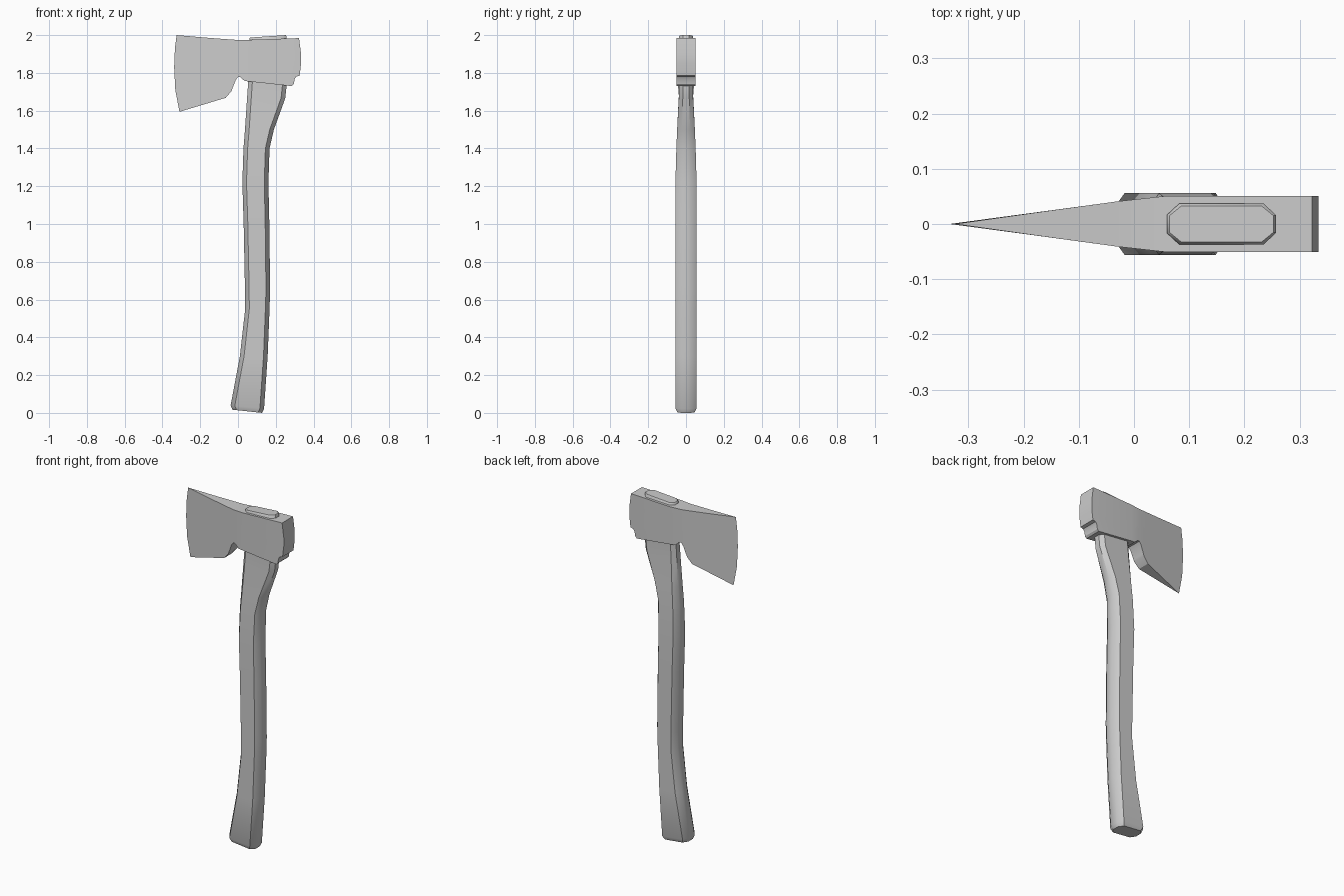
import bpy, bmesh

if "Cube" in bpy.data.objects:
    bpy.data.objects.remove(bpy.data.objects["Cube"])


def finish(name, bm, angle):
    bmesh.ops.recalc_face_normals(bm, faces=bm.faces)
    mesh = bpy.data.meshes.new(name)
    bm.to_mesh(mesh)
    bm.free()
    ob = bpy.data.objects.new(name, mesh)
    bpy.context.collection.objects.link(ob)
    bpy.ops.object.select_all(action='DESELECT')
    ob.select_set(True)
    bpy.context.view_layer.objects.active = ob
    bpy.ops.object.shade_smooth_by_angle(angle=angle)
    return ob


# Handle: chamfered eight-sided rings (left x, left z, right x, right z, half depth)
sections = [
    (-0.030, 0.017, 0.128, 0.000, 0.045),
    (-0.039, 0.040, 0.138, 0.022, 0.056),
    (0.010, 0.300, 0.157, 0.300, 0.056),
    (0.038, 0.550, 0.167, 0.550, 0.056),
    (0.037, 0.650, 0.170, 0.650, 0.056),
    (0.030, 1.000, 0.166, 1.000, 0.056),
    (0.023, 1.220, 0.161, 1.220, 0.056),
    (0.029, 1.400, 0.167, 1.400, 0.051),
    (0.037, 1.500, 0.190, 1.500, 0.047),
    (0.049, 1.680, 0.250, 1.665, 0.038),
    (0.054, 1.750, 0.257, 1.730, 0.037),
    (0.060, 1.981, 0.257, 1.994, 0.037),
    (0.064, 1.987, 0.253, 2.000, 0.033),
]
bm = bmesh.new()
rings = []
for xl, zl, xr, zr, h in sections:
    c = 0.022 / (xr - xl)
    d = h * 0.45
    outline = [(0, -d), (c, -h), (1 - c, -h), (1, -d),
               (1, d), (1 - c, h), (c, h), (0, d)]
    rings.append([bm.verts.new((xl + (xr - xl) * t, y, zl + (zr - zl) * t))
                  for t, y in outline])
for a, b in zip(rings, rings[1:]):
    for i in range(8):
        j = (i + 1) % 8
        bm.faces.new((a[i], a[j], b[j], b[i]))
bm.faces.new(rings[0])
bm.faces.new(rings[-1])
finish("handle", bm, 0.7)

# Axe head: side profile, cut where the taper changes, then given thickness
edge = [(-0.325, 2.0), (-0.334, 1.93), (-0.338, 1.83), (-0.332, 1.71), (-0.31, 1.594)]
lower = [(-0.065, 1.668), (-0.035, 1.703), (-0.012, 1.762), (0.0, 1.778),
         (0.012, 1.778), (0.035, 1.757), (0.285, 1.730), (0.295, 1.740),
         (0.300, 1.768), (0.308, 1.780), (0.326, 1.785)]
poll = [(0.334, 1.85), (0.334, 1.90), (0.323, 1.984)]
top = [(0.06, 1.975), (0.0, 1.974), (-0.15, 1.985)]
taper = [(-0.33, 0.0), (-0.03, 0.041), (0.06, 0.051), (0.4, 0.051)]


def thickness(x, z):
    if any(abs(x - p[0]) + abs(z - p[1]) < 1e-4 for p in edge):
        return 0.0
    for (x0, y0), (x1, y1) in zip(taper, taper[1:]):
        if x <= x1:
            return y0 + (y1 - y0) * (x - x0) / (x1 - x0)


bm = bmesh.new()
bm.faces.new([bm.verts.new((x, -1, z)) for x, z in edge + lower + poll + top])
for x in (-0.065, -0.03, 0.06):
    bmesh.ops.bisect_plane(bm, geom=bm.verts[:] + bm.edges[:] + bm.faces[:],
                           plane_co=(x, 0, 0), plane_no=(1, 0, 0))
ext = bmesh.ops.extrude_face_region(bm, geom=bm.faces[:], use_keep_orig=True)
for v in ext["geom"]:
    if isinstance(v, bmesh.types.BMVert):
        v.co.y = 1
for v in bm.verts:
    v.co.y *= thickness(v.co.x, v.co.z)
bmesh.ops.remove_doubles(bm, verts=bm.verts, dist=1e-4)
finish("axe_head", bm, 0.5)
